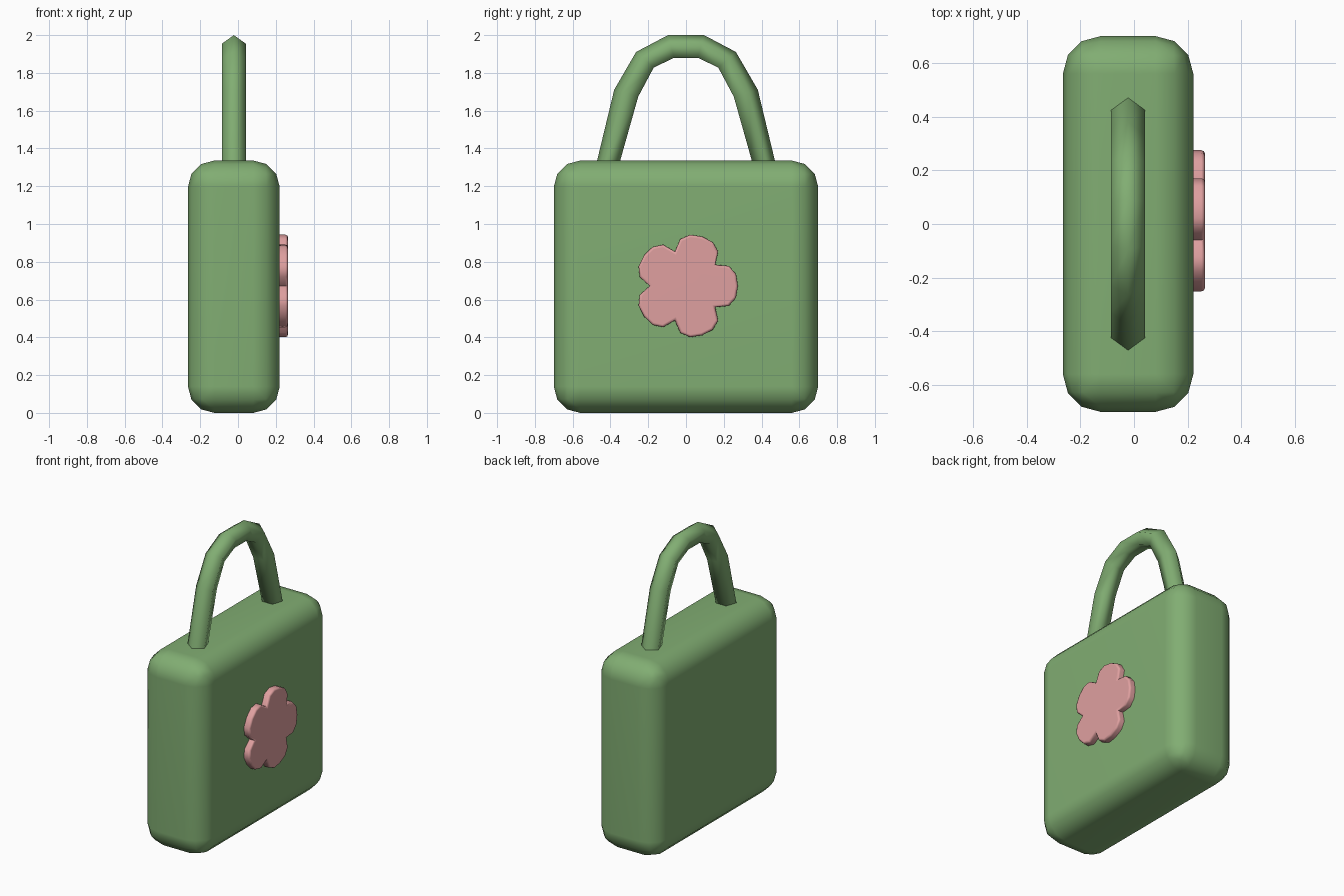
import bpy, bmesh, math
from mathutils import Vector

if "Cube" in bpy.data.objects:
    bpy.data.objects.remove(bpy.data.objects["Cube"])


def material(name, rgb):
    m = bpy.data.materials.new(name)
    m.diffuse_color = (*rgb, 1)
    m.use_nodes = True
    m.node_tree.nodes["Principled BSDF"].inputs["Base Color"].default_value = m.diffuse_color
    return m


def make_object(name, bm, mat):
    bmesh.ops.recalc_face_normals(bm, faces=bm.faces)
    me = bpy.data.meshes.new(name)
    bm.to_mesh(me)
    bm.free()
    me.materials.append(mat)
    ob = bpy.data.objects.new(name, me)
    bpy.context.collection.objects.link(ob)
    return ob


def smooth(ob, degrees):
    bpy.ops.object.select_all(action='DESELECT')
    ob.select_set(True)
    bpy.context.view_layer.objects.active = ob
    bpy.ops.object.shade_smooth_by_angle(angle=math.radians(degrees))


green = material("green", (0.22, 0.42, 0.17))
pink = material("pink", (0.74, 0.35, 0.35))
CX = -0.022

# Body: rounded box
bm = bmesh.new()
bmesh.ops.create_cube(bm, size=1)
for v in bm.verts:
    v.co = Vector((v.co.x * 0.486 + CX, v.co.y * 1.4, (v.co.z + 0.5) * 1.336))
bmesh.ops.bevel(bm, geom=bm.edges[:], offset=0.14, segments=3, profile=0.5, affect='EDGES')
body = make_object("bag_body", bm, green)
smooth(body, 50)
body.modifiers.new("normals", 'WEIGHTED_NORMAL').keep_sharp = True

# Handle: pentagonal tube with its ridge on the outside of the arch
R = 0.067
half = [((-0.472, 1.33), (-0.350, 1.33)), ((-0.380, 1.711), (-0.253, 1.674)),
        ((-0.264, 1.911), (-0.171, 1.828)), ((-0.095, 2.0), (-0.063, 1.88))]
path = half + [((-o[0], o[1]), (-i[0], i[1])) for o, i in reversed(half)]
bm = bmesh.new()
rings = []
for outer, inner in path:
    o, i = Vector((CX, *outer)), Vector((CX, *inner))
    ring = []
    for k in range(5):
        a = math.tau * k / 5
        p = o.lerp(i, (1 - math.cos(a)) / 1.809)
        p.x += R * math.sin(a)
        ring.append(bm.verts.new(p))
    rings.append(ring)
for a, b in zip(rings, rings[1:]):
    for k in range(5):
        bm.faces.new((a[k], a[(k + 1) % 5], b[(k + 1) % 5], b[k]))
bm.faces.new(rings[0])
bm.faces.new(rings[-1])
smooth(make_object("handle", bm, green), 80)

# Flower: five-petal plate with a softened front rim
petal = [(-36, 0.192), (-25, 0.25), (-13.4, 0.272), (0, 0.275), (13.4, 0.272), (25, 0.25)]
bm = bmesh.new()
outline = []
for n in range(5):
    for deg, r in petal:
        a = math.radians(72 * n + deg)
        outline.append(bm.verts.new((0.205, r * math.cos(a), 0.672 + r * math.sin(a))))
base = bm.faces.new(outline)
ext = bmesh.ops.extrude_face_region(bm, geom=[base], use_keep_orig=True)
front = [g for g in ext["geom"] if isinstance(g, bmesh.types.BMVert)]
bmesh.ops.translate(bm, verts=front, vec=(0.06, 0, 0))
rim = [e for e in bm.edges if all(v.co.x > 0.25 for v in e.verts)]
bmesh.ops.bevel(bm, geom=rim, offset=0.014, segments=2, profile=0.5, affect='EDGES')
flower = make_object("flower", bm, pink)
smooth(flower, 50)
flower.modifiers.new("normals", 'WEIGHTED_NORMAL').keep_sharp = True
